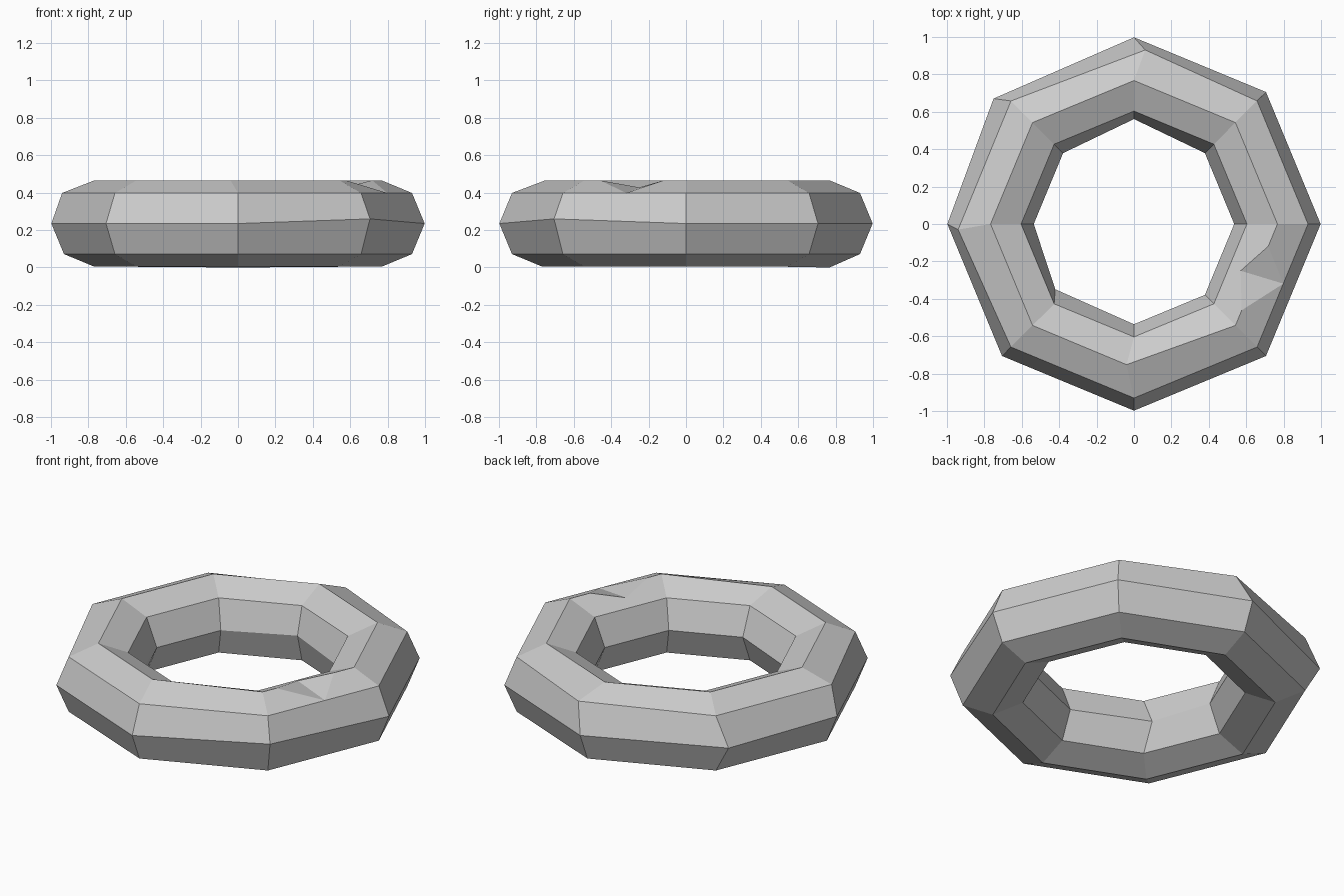
import bpy, bmesh
from math import cos, sin, radians
from mathutils import Vector

if "Cube" in bpy.data.objects:
    bpy.data.objects.remove(bpy.data.objects["Cube"], do_unlink=True)

SIDES = 8
MAJOR, MINOR, MID_Z = 0.767, 0.231, 0.235

# Plain grey material
grey = bpy.data.materials.new("stone grey")
grey.use_nodes = True
grey.diffuse_color = (0.6, 0.6, 0.6, 1)
grey.node_tree.nodes["Principled BSDF"].inputs["Base Color"].default_value = (0.6, 0.6, 0.6, 1)

# Hand-carved irregularities: (segment, profile step) -> offset
nudges = {
    (7, 0): (0, 0, 0.025),
    (3, 0): (-0.045, -0.035, 0),
    (2, 1): (0.06, 0, 0),
    (4, 1): (-0.01, -0.03, 0),
    (6, 2): (-0.04, 0.015, 0),
    (2, 4): (0, 0.025, 0),
    (5, 4): (-0.042, 0.03, 0),
    (2, 6): (0, 0, -0.004),
}


def ring_point(i, j):
    around, across = radians(45 * i), radians(45 * j)
    r = MAJOR + MINOR * cos(across)
    p = Vector((r * cos(around), r * sin(around), MID_Z + MINOR * sin(across)))
    return p + Vector(nudges.get((i, j), (0, 0, 0)))


# Faceted ring body
bm = bmesh.new()
grid = [[bm.verts.new(ring_point(i, j)) for j in range(SIDES)] for i in range(SIDES)]
for i in range(SIDES):
    for j in range(SIDES):
        if i == 7 and j < 3:
            continue  # the chipped segment is built below
        a, b = grid[i], grid[(i + 1) % SIDES]
        k = (j + 1) % SIDES
        bm.faces.new((a[j], b[j], b[k], a[k]))

# Chipped notch across the top edge of the last segment
q, p = grid[7], grid[0]
near = bm.verts.new(p[2].co.lerp(q[2].co, 0.22))
far = bm.verts.new(p[2].co.lerp(q[2].co, 0.85))
outer = bm.verts.new(p[1].co.lerp(q[1].co, 0.485))
inner = bm.verts.new((0.57, -0.25, 0.428))
for face in (
    (q[0], p[0], p[1], outer, q[1]),
    (p[1], p[2], near, outer),
    (outer, far, q[2], q[1]),
    (p[2], p[3], q[3], q[2], far, inner, near),
    (near, inner, outer),
    (inner, far, outer),
):
    bm.faces.new(face)

bmesh.ops.recalc_face_normals(bm, faces=bm.faces[:])
mesh = bpy.data.meshes.new("chipped_ring")
bm.to_mesh(mesh)
bm.free()
mesh.materials.append(grey)
ring = bpy.data.objects.new("chipped_ring", mesh)
bpy.context.collection.objects.link(ring)
